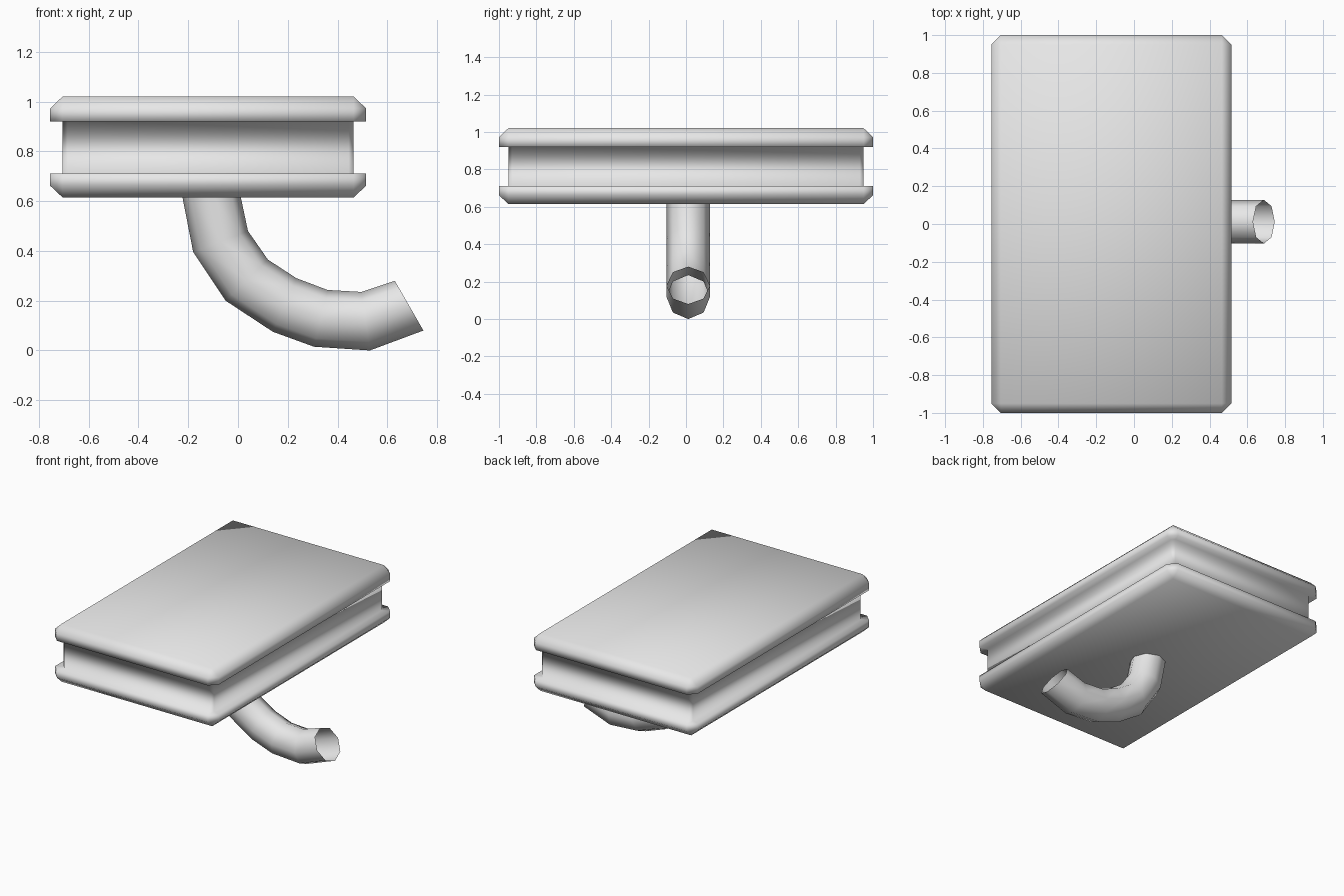
import bpy, bmesh
from mathutils import Vector

if "Cube" in bpy.data.objects:
    bpy.data.objects.remove(bpy.data.objects["Cube"], do_unlink=True)

grey = bpy.data.materials.new("light_grey")
grey.use_nodes = True
grey.diffuse_color = (0.8, 0.8, 0.8, 1)
grey.node_tree.nodes["Principled BSDF"].inputs["Base Color"].default_value = (0.8, 0.8, 0.8, 1)


def loft(name, rings, caps):
    """Skin a list of closed rings into one smooth object."""
    bm = bmesh.new()
    loops = [[bm.verts.new(p) for p in ring] for ring in rings]
    n = len(loops[0])
    for a, b in zip(loops, loops[1:]):
        for i in range(n):
            j = (i + 1) % n
            bm.faces.new((a[i], a[j], b[j], b[i]))
    if caps:
        bm.faces.new(loops[0][::-1])
        bm.faces.new(loops[-1])
    bmesh.ops.remove_doubles(bm, verts=bm.verts, dist=0.0005)
    bmesh.ops.recalc_face_normals(bm, faces=bm.faces)
    for f in bm.faces:
        f.smooth = True
    mesh = bpy.data.meshes.new(name)
    bm.to_mesh(mesh)
    bm.free()
    mesh.materials.append(grey)
    obj = bpy.data.objects.new(name, mesh)
    bpy.context.collection.objects.link(obj)
    return obj


def slab_ring(z, inset, cut):
    """Rectangle with its corners cut off."""
    hx, hy = 0.635 - inset, 1.0 - inset
    pts = [(hx, cut - hy), (hx, hy - cut), (hx - cut, hy), (cut - hx, hy),
           (-hx, hy - cut), (-hx, cut - hy), (cut - hx, -hy), (hx - cut, -hy)]
    return [(x - 0.12, y, z) for x, y in pts]


# Bevelled slab with a groove around its sides: height, inset, corner cut
profile = [(0.615, 0.05, 0), (0.662, 0, 0.05), (0.71, 0, 0.05), (0.71, 0.05, 0.02),
           (0.92, 0.05, 0.02), (0.92, 0, 0.05), (0.972, 0, 0.05), (1.02, 0.05, 0)]
loft("grooved_slab", [slab_ring(*p) for p in profile], True)

# Bent open pipe: inner and outer points of the bend, each pair spans one ring
inner = [(0.005, 0.645), (0.04, 0.48), (0.12, 0.365), (0.235, 0.29),
         (0.36, 0.243), (0.495, 0.235), (0.63, 0.28)]
outer = [(-0.225, 0.625), (-0.18, 0.395), (-0.05, 0.20), (0.14, 0.075),
         (0.305, 0.015), (0.53, 0.0), (0.745, 0.08)]


def pipe_ring(p, q, sides=8):
    a, b = Vector((p[0], 0.012, p[1])), Vector((q[0], 0.012, q[1]))
    mid, u = (a + b) / 2, (a - b) / 2
    v = Vector((0, 0.116, 0))
    from math import cos, sin, tau
    return [mid + u * cos(tau * i / sides) + v * sin(tau * i / sides) for i in range(sides)]


loft("bent_pipe", [pipe_ring(p, q) for p, q in zip(inner, outer)], False)
